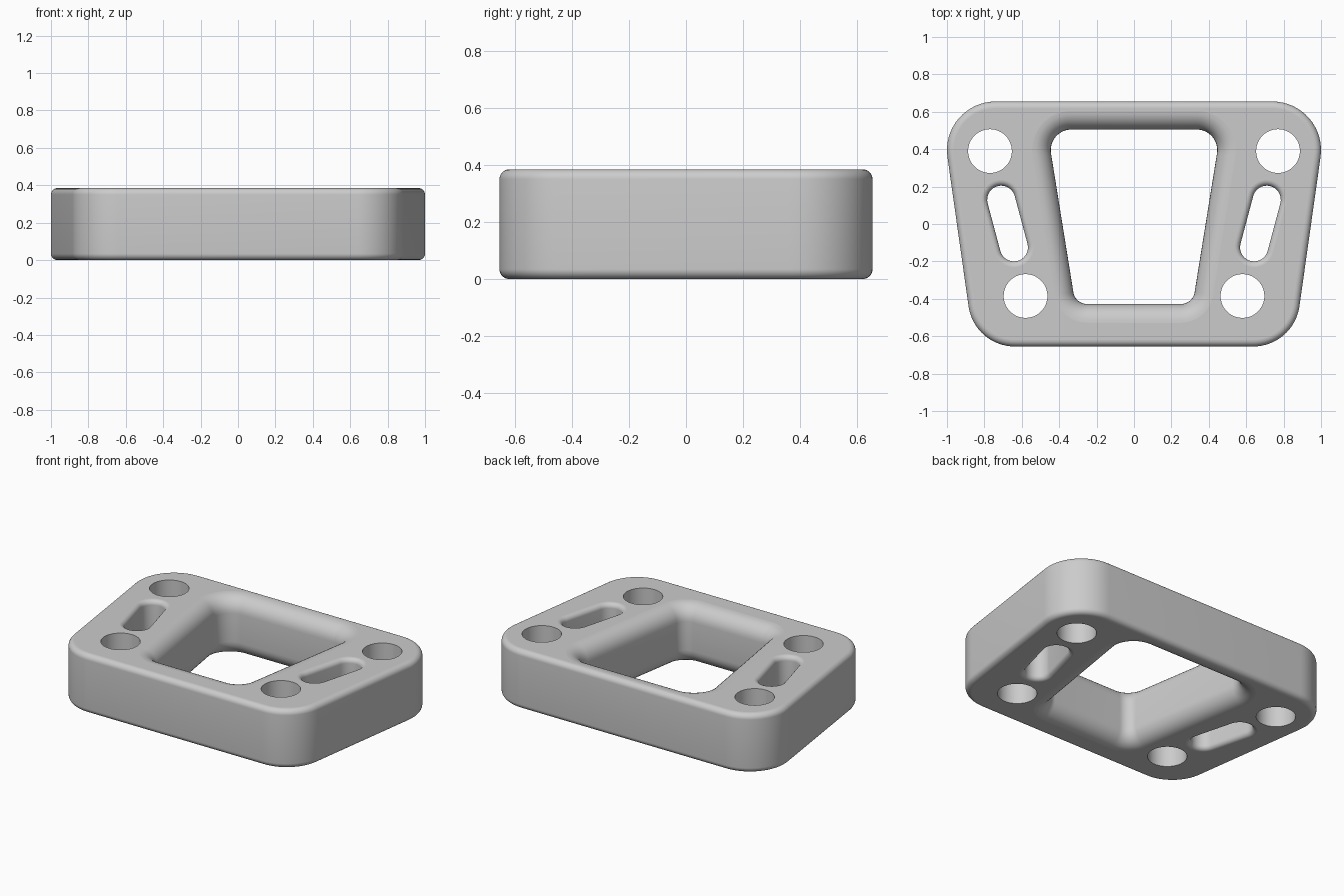
import bpy, bmesh
from math import pi, sin, cos, atan2

HEIGHT = 0.385

cube = bpy.data.objects.get("Cube")
if cube:
    bpy.data.objects.remove(cube)

grey = bpy.data.materials.new("light grey")
grey.use_nodes = True
grey.diffuse_color = (0.6, 0.6, 0.6, 1)
grey.node_tree.nodes["Principled BSDF"].inputs["Base Color"].default_value = (0.6, 0.6, 0.6, 1)


def trapezoid(front, back, tilt):
    """Four corner arcs (x, y, radius, start, end) running counter-clockwise."""
    (fx, fy, fr), (bx, by, br) = front, back
    return [(bx, by, br, -tilt, pi / 2), (-bx, by, br, pi / 2, pi + tilt),
            (-fx, fy, fr, pi + tilt, 1.5 * pi), (fx, fy, fr, 1.5 * pi, 2 * pi - tilt)]


def slot(x0, y0, x1, y1, r):
    """Two end arcs of a slanted slot."""
    a = atan2(y1 - y0, x1 - x0)
    return [(x1, y1, r, a - pi / 2, a + pi / 2), (x0, y0, r, a + pi / 2, a + 1.5 * pi)]


def add_wall(bm, arcs, fillet, side, steps=16):
    """Wall swept around an outline, rounded at both rims; returns the rim edges.
    side is 1 for openings, which flare outwards, and -1 for the outside."""
    profile = [(0, 0), (0, HEIGHT)]
    if fillet:
        turns = [i * pi / 16 for i in range(9)]
        low = [(fillet * (1 - sin(t)), fillet * (1 - cos(t))) for t in turns]
        profile = low + [(d, HEIGHT - z) for d, z in reversed(low)]
    rings = []
    for d, z in profile:
        ring = []
        for x, y, r, a0, a1 in arcs:
            for i in range(steps + 1):
                a = a0 + (a1 - a0) * i / steps
                ring.append(bm.verts.new((x + (r + side * d) * cos(a),
                                          y + (r + side * d) * sin(a), z)))
        rings.append(ring)
    n = len(rings[0])
    for low_ring, high_ring in zip(rings, rings[1:]):
        for i in range(n):
            j = (i + 1) % n
            quad = [low_ring[i], low_ring[j], high_ring[j], high_ring[i]]
            bm.faces.new(quad if side < 0 else quad[::-1]).smooth = True
    return [[bm.edges.get((ring[i], ring[(i + 1) % n])) for i in range(n)]
            for ring in (rings[0], rings[-1])]


bm = bmesh.new()

# Outer wall and large central opening
rims = [add_wall(bm, trapezoid((0.637, -0.405, 0.25), (0.74, 0.395, 0.26), 0.14), 0.035, -1),
        add_wall(bm, trapezoid((0.25, -0.353, 0.075), (0.335, 0.395, 0.11), 0.16), 0.1, 1)]

# Bolt holes and slanted slots on both sides
for s in (-1, 1):
    for x, y in ((0.77, 0.39), (0.58, -0.385)):
        circle = [(s * x, y, 0.117, q * pi / 2, (q + 1) * pi / 2) for q in range(4)]
        rims.append(add_wall(bm, circle, 0, 1, 12))
    rims.append(add_wall(bm, slot(s * 0.642, -0.125, s * 0.71, 0.13, 0.075), 0.03, 1))

# Merge the doubled points where arcs meet
bmesh.ops.remove_doubles(bm, verts=bm.verts[:], dist=0.0001)

# Flat underside and top, pierced by the openings
for z in (0, HEIGHT):
    edges = [e for e in bm.edges
             if e.is_boundary and all(abs(v.co.z - z) < 0.0001 for v in e.verts)]
    filled = bmesh.ops.triangle_fill(bm, edges=edges, use_beauty=True,
                                     normal=(0, 0, 1 if z else -1))
    for face in filled["geom"]:
        if isinstance(face, bmesh.types.BMFace):
            face.smooth = False
bmesh.ops.recalc_face_normals(bm, faces=bm.faces[:])

mesh = bpy.data.meshes.new("spacer_plate")
bm.to_mesh(mesh)
bm.free()
mesh.materials.append(grey)
plate = bpy.data.objects.new("spacer_plate", mesh)
bpy.context.collection.objects.link(plate)
